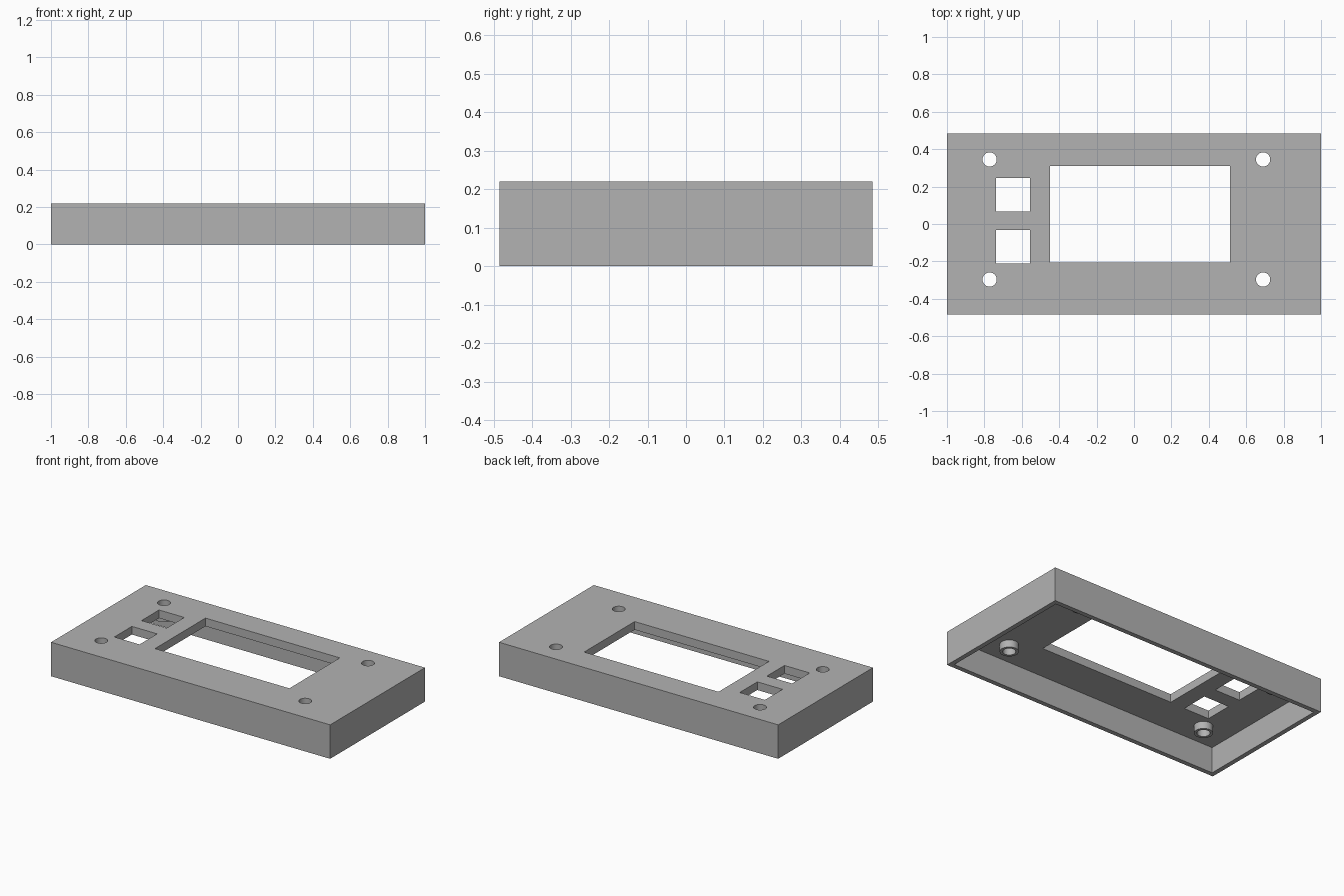
import bpy
import math

cube = bpy.data.objects.get("Cube")
if cube:
    bpy.data.objects.remove(cube, do_unlink=True)

DEPTH, HEIGHT = 0.97, 0.22
WALL, PLATE = 0.03, 0.053
CEILING = HEIGHT - PLATE
BOSS_END = 0.12
HOLE_R, BOSS_R = 0.038, 0.055

# Single grey plastic
grey = bpy.data.materials.new("grey plastic")
grey.use_nodes = True
color = (0.45, 0.45, 0.45, 1)
grey.diffuse_color = color
grey.node_tree.nodes["Principled BSDF"].inputs["Base Color"].default_value = color


def box(name, x0, x1, y0, y1, z0, z1):
    bpy.ops.mesh.primitive_cube_add(
        size=1, location=((x0 + x1) / 2, (y0 + y1) / 2, (z0 + z1) / 2))
    ob = bpy.context.object
    ob.name = name
    ob.scale = (x1 - x0, y1 - y0, z1 - z0)
    bpy.ops.object.transform_apply(location=False, rotation=False, scale=True)
    return ob


def cylinder(name, x, y, radius, z0, z1):
    bpy.ops.mesh.primitive_cylinder_add(
        vertices=48, radius=radius, depth=z1 - z0, location=(x, y, (z0 + z1) / 2))
    ob = bpy.context.object
    ob.name = name
    return ob


def cut(target, cutter):
    cutter.hide_render = True
    bpy.ops.object.select_all(action='DESELECT')
    bpy.context.view_layer.objects.active = target
    target.select_set(True)
    mod = target.modifiers.new("cut", 'BOOLEAN')
    mod.operation = 'DIFFERENCE'
    mod.solver = 'EXACT'
    mod.object = cutter
    bpy.ops.object.modifier_apply(modifier=mod.name)
    bpy.data.objects.remove(cutter, do_unlink=True)


def finish(ob):
    ob.data.materials.clear()
    ob.data.materials.append(grey)
    bpy.ops.object.select_all(action='DESELECT')
    bpy.context.view_layer.objects.active = ob
    ob.select_set(True)
    bpy.ops.object.shade_smooth_by_angle(angle=math.radians(30))


# Cover: a shallow tray, open underneath
cover = box("cover", -1, 1, -DEPTH / 2, DEPTH / 2, 0, HEIGHT)
cut(cover, box("cavity", -1 + WALL, 1 - WALL, -DEPTH / 2 + WALL, DEPTH / 2 - WALL,
               -0.1, CEILING))

# Display window and two square button openings
openings = [(-0.45, 0.513, -0.207, 0.31),
            (-0.738, -0.557, 0.066, 0.246),
            (-0.738, -0.557, -0.212, -0.032)]
for x0, x1, y0, y1 in openings:
    cut(cover, box("opening", x0, x1, y0, y1, 0.1, 0.3))

# Screw holes with a hollow boss under each
for x, side in ((-0.772, "right"), (0.69, "left")):
    for y, end in ((-0.297, "front"), (0.345, "back")):
        cut(cover, cylinder("hole", x, y, HOLE_R, 0.05, 0.3))
        boss = cylinder(f"{end}_{side}_boss", x, y, BOSS_R, BOSS_END, CEILING)
        cut(boss, cylinder("hole", x, y, HOLE_R, 0.05, 0.3))
        finish(boss)
finish(cover)
